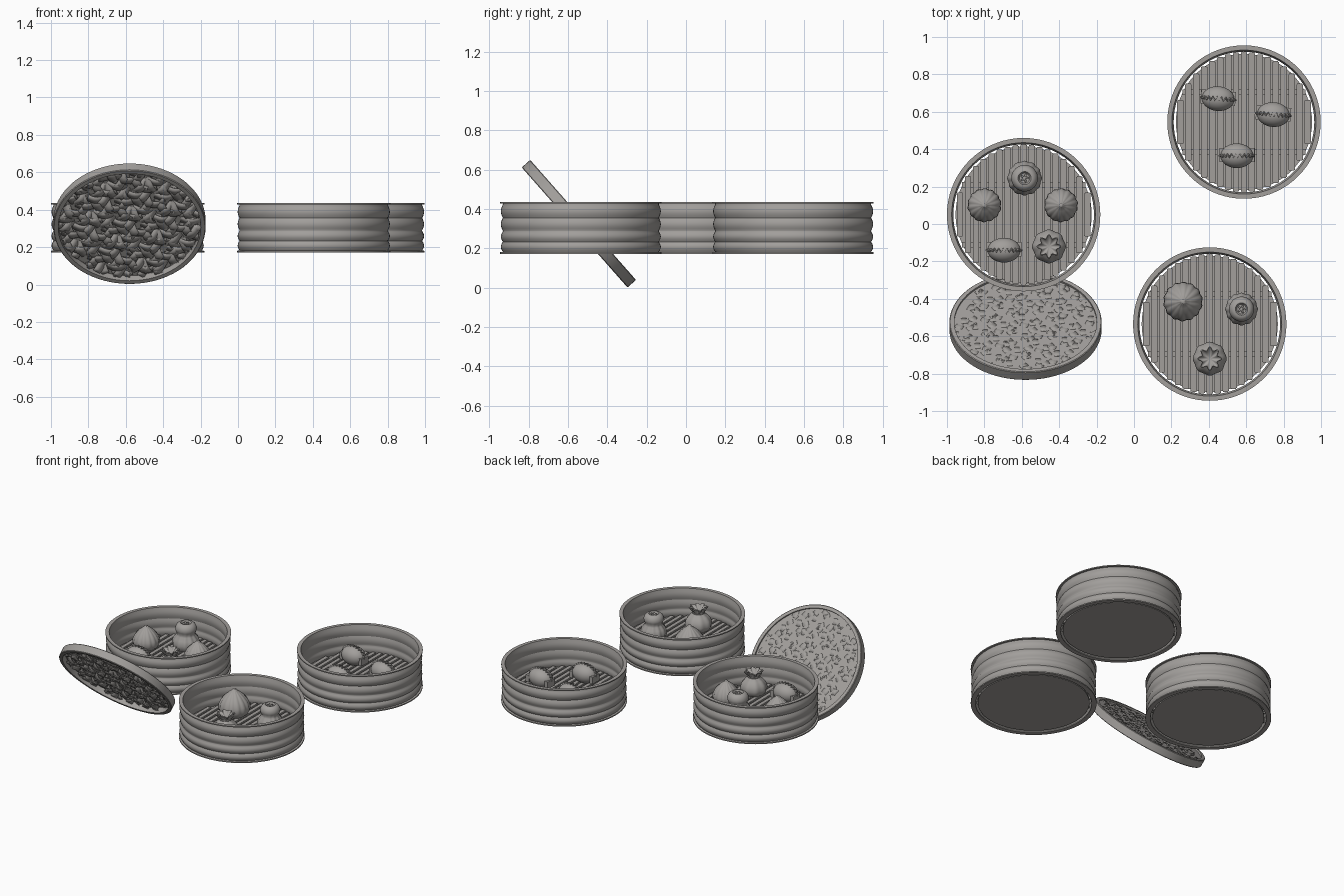
import bpy, bmesh, math
from math import sin, cos, pi, sqrt, radians
from mathutils import Matrix

if "Cube" in bpy.data.objects:
    bpy.data.objects.remove(bpy.data.objects["Cube"])

# One warm grey for everything
grey = bpy.data.materials.new("warm_grey")
grey.use_nodes = True
COLOUR = (0.36, 0.345, 0.33, 1)
grey.diffuse_color = COLOUR
grey.node_tree.nodes["Principled BSDF"].inputs["Base Color"].default_value = COLOUR


def finish(bm, name, matrix=Matrix(), angle=40, recalc=True):
    if recalc:
        bmesh.ops.recalc_face_normals(bm, faces=bm.faces)
    mesh = bpy.data.meshes.new(name)
    bm.to_mesh(mesh)
    bm.free()
    mesh.materials.append(grey)
    ob = bpy.data.objects.new(name, mesh)
    bpy.context.collection.objects.link(ob)
    ob.matrix_world = matrix
    bpy.ops.object.select_all(action='DESELECT')
    ob.select_set(True)
    bpy.context.view_layer.objects.active = ob
    bpy.ops.object.shade_smooth_by_angle(angle=radians(angle))
    return ob


def lathe(bm, profile, segs=64, mod=None, loop=False):
    """Spin (radius, z) points; mod(theta, z) scales the radius."""
    rings = []
    for r, z in profile:
        if r == 0:
            rings.append([bm.verts.new((0, 0, z))] * segs)
            continue
        ring = []
        for i in range(segs):
            a = 2 * pi * i / segs
            k = r * (mod(a, z) if mod else 1)
            ring.append(bm.verts.new((k * cos(a), k * sin(a), z)))
        rings.append(ring)
    pairs = list(zip(rings, rings[1:]))
    if loop:
        pairs.append((rings[-1], rings[0]))
    for lo, hi in pairs:
        for i in range(segs):
            j = (i + 1) % segs
            corners = list(dict.fromkeys((lo[i], lo[j], hi[j], hi[i])))
            if len(corners) > 2:
                bm.faces.new(corners)


def box(bm, centre, size):
    m = Matrix.Translation(centre) @ Matrix.Diagonal((*size, 1))
    bmesh.ops.create_cube(bm, size=1, matrix=m)


FLOOR = 0.25
BANDS = [(0.182, 0.233), (0.233, 0.286), (0.29, 0.355), (0.355, 0.422)]


def basket(tag, x, y):
    at = Matrix.Translation((x, y, 0))
    # Wall of bulging bands between two thin hoops
    outer, inner = [(0.41, 0.172), (0.41, 0.18)], [(0.378, 0.172)]
    for z0, z1 in BANDS:
        for i in range(7):
            t = i / 6
            z = z0 + (z1 - z0) * t
            outer.append((0.397 + 0.01 * sin(pi * t), z))
            inner.append((0.382 - 0.006 * sin(pi * t), z))
    outer += [(0.397, 0.427), (0.41, 0.428), (0.41, 0.435)]
    inner += [(0.385, 0.435)]
    bm = bmesh.new()
    lathe(bm, outer + inner[::-1], 72, loop=True)
    finish(bm, "basket_wall_" + tag, at)
    # Round base plate
    bm = bmesh.new()
    lathe(bm, [(0, 0.178), (0.364, 0.178), (0.364, 0.188), (0, 0.188)], 72)
    finish(bm, "basket_base_" + tag, at)
    # Slats trimmed to the circle, lying on two cross bars
    bm = bmesh.new()
    pitch = 0.0425
    for i in range(-8, 9):
        half = sqrt(0.376 ** 2 - (abs(i) * pitch + 0.017) ** 2)
        box(bm, (i * pitch, 0, FLOOR - 0.011), (0.034, 2 * half, 0.022))
    bmesh.ops.bevel(bm, geom=bm.edges[:], offset=0.004, segments=2, affect='EDGES')
    for s in (-1, 1):
        box(bm, (0, s * 0.16, 0.207), (0.66, 0.03, 0.042))
    finish(bm, "basket_slats_" + tag, at)


def food_matrix(x, y, size=1, turn=0):
    return (Matrix.Translation((x, y, FLOOR - 0.002)) @ Matrix.Rotation(turn, 4, 'Z')
            @ Matrix.Scale(size, 4))


def pleated_bun(x, y, size=1):
    def pleat(a, z):
        return 0.95 + 0.07 * abs(sin(7 * a + 5 * z)) * min(1, z / 0.05)
    prof = [(0, 0), (0.075, 0), (0.095, 0.02), (0.104, 0.05), (0.1, 0.08),
            (0.086, 0.11), (0.064, 0.137), (0.038, 0.16), (0.018, 0.174),
            (0.012, 0.184), (0, 0.186)]
    bm = bmesh.new()
    lathe(bm, prof, 84, pleat)
    finish(bm, "pleated_bun", food_matrix(x, y, size), 50)


def open_dumpling(x, y, size=1):
    def ripple(a, z):
        return 1 + 0.03 * cos(12 * a) * (z < 0.12)
    prof = [(0, 0), (0.07, 0), (0.084, 0.02), (0.088, 0.045), (0.078, 0.075),
            (0.062, 0.095), (0.058, 0.108), (0.066, 0.125), (0.069, 0.142),
            (0.06, 0.164), (0.045, 0.176), (0.034, 0.177), (0.026, 0.165), (0, 0.163)]
    bm = bmesh.new()
    lathe(bm, prof, 72, ripple)
    # Star shaped topping
    lathe(bm, [(0.025, 0.16), (0.022, 0.173), (0, 0.177)], 40,
          lambda a, z: 0.7 + 0.3 * cos(5 * a))
    finish(bm, "open_dumpling", food_matrix(x, y, size), 50)


def pouch(x, y, size=1):
    def ruffle(a, z):
        amount = 0.18 if z > 0.135 else 0.03
        return 1 + amount * cos(8 * a)
    prof = [(0, 0), (0.065, 0), (0.083, 0.02), (0.088, 0.045), (0.08, 0.075),
            (0.06, 0.1), (0.04, 0.115), (0.034, 0.124), (0.04, 0.136),
            (0.056, 0.158), (0.051, 0.162), (0.034, 0.142), (0, 0.135)]
    bm = bmesh.new()
    lathe(bm, prof, 80, ruffle)
    # Tie around the neck
    lathe(bm, [(0.036, 0.118), (0.042, 0.121), (0.042, 0.127), (0.036, 0.13)], 40)
    finish(bm, "pouch_dumpling", food_matrix(x, y, size), 50)


def crescent(x, y, turn=0):
    # Plump body
    bm = bmesh.new()
    bmesh.ops.create_uvsphere(bm, u_segments=32, v_segments=18, radius=1,
                              matrix=Matrix.Translation((0, 0, 0.06))
                              @ Matrix.Diagonal((0.088, 0.066, 0.066, 1)))
    for v in bm.verts:
        v.co.z = max(v.co.z, 0)
    # Zigzag crimped seam over the top
    n, rows = 48, []
    for i in range(n + 1):
        a = pi * i / n
        wob = 0.009 * sin(i * pi / 2) * sin(a)
        rows.append([bm.verts.new((cos(a) * 0.088 * k, wob + s * 0.004,
                                   0.06 + sin(a) * 0.066 * k))
                     for s, k in ((-1, 0.95), (-1, 1.11), (1, 1.11), (1, 0.95))])
    for p, q in zip(rows, rows[1:]):
        for j in range(4):
            bm.faces.new((p[j], p[(j + 1) % 4], q[(j + 1) % 4], q[j]))
    bm.faces.new(rows[0])
    bm.faces.new(rows[-1][::-1])
    # Folded wings at both ends
    for s in (-1, 1):
        box(bm, (s * 0.08, 0.005, 0.045), (0.026, 0.075, 0.05))
    finish(bm, "crescent_dumpling", food_matrix(x, y, 1, turn), 45)


# Three baskets and what they hold
basket("left", -0.59, 0.05)
basket("back", 0.588, 0.545)
basket("front", 0.405, -0.535)

pleated_bun(-0.80, 0.10, 0.86)
pleated_bun(-0.39, 0.10, 0.86)
pleated_bun(0.262, -0.415)
open_dumpling(-0.585, 0.245, 1.03)
open_dumpling(0.575, -0.455, 0.97)
pouch(-0.455, -0.12)
pouch(0.405, -0.72)
for px, py, turn in ((-0.695, -0.14, 0), (0.45, 0.67, -0.08),
                     (0.745, 0.585, -0.08), (0.55, 0.365, 0)):
    crescent(px, py, turn)

# Lid leaning against the left basket
lean = Matrix.Translation((-0.58, -0.545, 0.325)) @ Matrix.Rotation(radians(-48.6), 4, 'X')
bm = bmesh.new()
lathe(bm, [(0.381, -0.029), (0.403, -0.029), (0.407, -0.025), (0.407, 0.025),
           (0.403, 0.029), (0.381, 0.029)], 72, loop=True)
finish(bm, "lid_rim", lean)
bm = bmesh.new()
lathe(bm, [(0, 0.012), (0.382, 0.012), (0.382, 0.018), (0, 0.018)], 72)
finish(bm, "lid_panel", lean)

# Three-way weave on the underside of the lid, its crests showing through the top
bm = bmesh.new()
PITCH = 0.052
for d in range(3):
    turn = Matrix.Rotation(d * pi / 3 + 0.1, 4, 'Z')
    for i in range(-7, 8):
        off = i * PITCH
        half = sqrt(0.381 ** 2 - (abs(off) + 0.015) ** 2)
        steps = max(4, int(half * 2 / 0.015))
        last = None
        for k in range(steps + 1):
            s = -half + 2 * half * k / steps
            z = 0.005 + 0.014 * sin(2 * pi * s / (3 * PITCH) + 2 * pi * (i + d) / 3)
            pair = [bm.verts.new(turn @ Matrix.Translation((s, off + w, z)).translation)
                    for w in (-0.022, 0.022)]
            if last:
                bm.faces.new((last[0], pair[0], pair[1], last[1]))
            last = pair
weave = finish(bm, "lid_weave", lean, 40, False)
solid = weave.modifiers.new("thickness", 'SOLIDIFY')
solid.thickness = 0.003
solid.offset = 0
